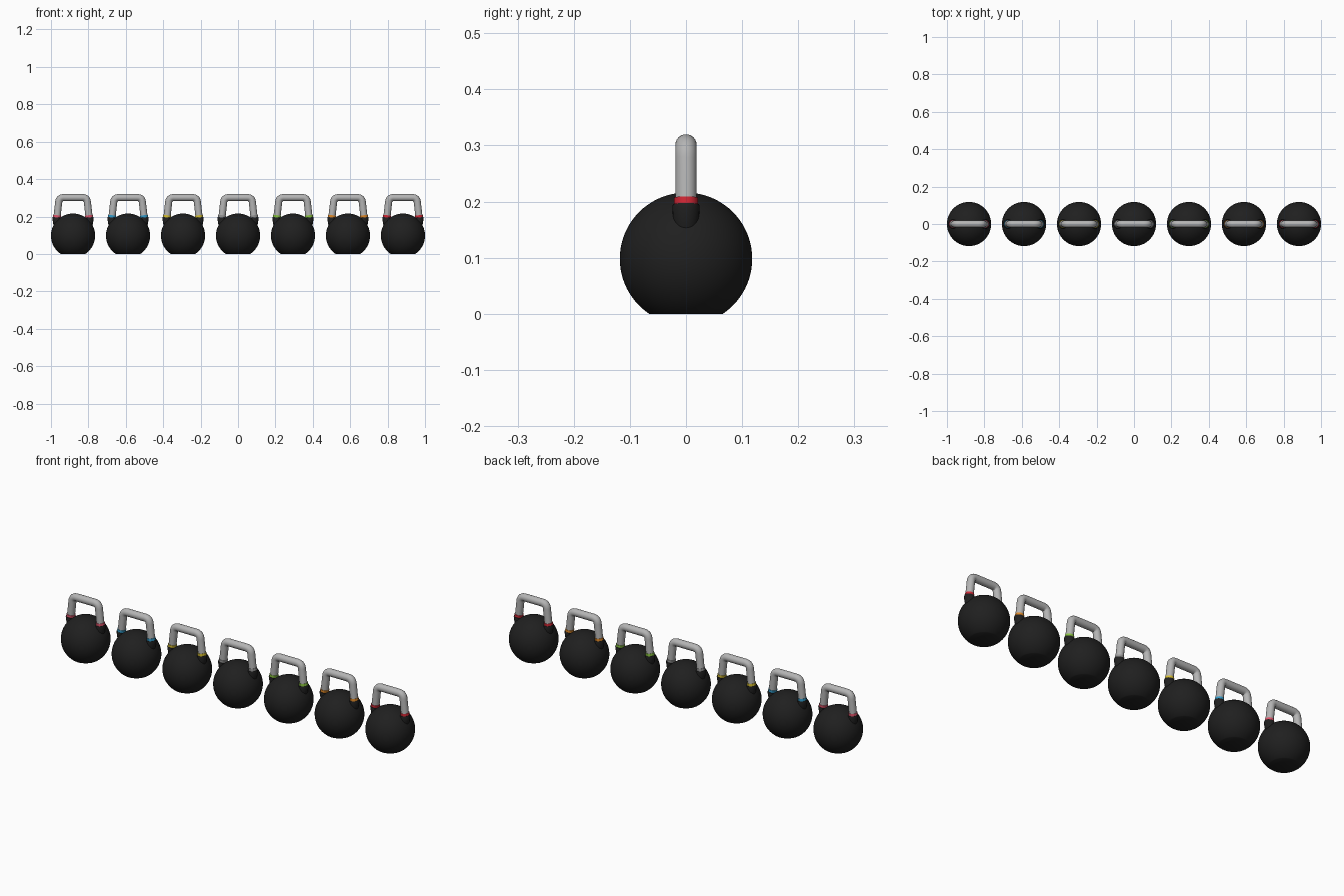
import bpy, bmesh, math
from mathutils import Vector

cube = bpy.data.objects.get("Cube")
if cube:
    bpy.data.objects.remove(cube, do_unlink=True)


def material(name, rgb):
    m = bpy.data.materials.new(name)
    m.use_nodes = True
    m.diffuse_color = (*rgb, 1)
    bsdf = next(n for n in m.node_tree.nodes if n.type == 'BSDF_PRINCIPLED')
    bsdf.inputs["Base Color"].default_value = (*rgb, 1)
    return m


BLACK = material("matte black", (0.014, 0.014, 0.014))
STEEL = material("brushed steel", (0.46, 0.46, 0.46))
BANDS = [
    material("band pink", (0.75, 0.09, 0.15)),
    material("band blue", (0.03, 0.33, 0.6)),
    material("band yellow", (0.68, 0.52, 0.03)),
    material("band grey", (0.3, 0.3, 0.3)),
    material("band green", (0.25, 0.55, 0.05)),
    material("band orange", (0.75, 0.25, 0.02)),
    material("band red", (0.65, 0.02, 0.035)),
]

SPACING = 0.294
RADIUS, CENTRE_Z = 0.118, 0.098
TUBE = 0.019
FOOT = Vector((0.086, 0, 0.195))     # where the handle meets the horn
CORNER = Vector((0.074, 0, 0.301))   # handle bend


def finish(name, bm, mat, x):
    bmesh.ops.recalc_face_normals(bm, faces=bm.faces[:])
    mesh = bpy.data.meshes.new(name)
    bm.to_mesh(mesh)
    bm.free()
    mesh.materials.append(mat)
    obj = bpy.data.objects.new(name, mesh)
    obj.location.x = x
    bpy.context.collection.objects.link(obj)
    bpy.ops.object.select_all(action='DESELECT')
    obj.select_set(True)
    bpy.context.view_layer.objects.active = obj
    bpy.ops.object.shade_smooth_by_angle(angle=math.radians(40))
    return obj


def sweep(bm, path, radii, sides=24):
    """Capped tube along a path lying in the xz plane."""
    rings = []
    for i, p in enumerate(path):
        t = (path[min(i + 1, len(path) - 1)] - path[max(i - 1, 0)]).normalized()
        u, v = Vector((0, 1, 0)), Vector((0, 1, 0)).cross(t)
        rings.append([bm.verts.new(p + radii[i] * (math.cos(a) * u + math.sin(a) * v))
                      for a in (math.tau * k / sides for k in range(sides))])
    for a, b in zip(rings, rings[1:]):
        for k in range(sides):
            j = (k + 1) % sides
            bm.faces.new((a[k], a[j], b[j], b[k]))
    bm.faces.new(rings[0])
    bm.faces.new(rings[-1])


def mirrored(p):
    return Vector((-p.x, p.y, p.z))


def ball(x):
    # Sphere sliced flat where it rests on the floor
    bm = bmesh.new()
    bmesh.ops.create_uvsphere(bm, u_segments=64, v_segments=40, radius=RADIUS)
    bmesh.ops.translate(bm, verts=bm.verts[:], vec=(0, 0, CENTRE_Z))
    cut = bmesh.ops.bisect_plane(bm, geom=bm.verts[:] + bm.edges[:] + bm.faces[:],
                                 plane_co=(0, 0, 0), plane_no=(0, 0, -1),
                                 clear_outer=True)
    edges = [e for e in cut["geom_cut"] if isinstance(e, bmesh.types.BMEdge)]
    bmesh.ops.contextual_create(bm, geom=edges)
    finish("ball", bm, BLACK, x)


def handle(x):
    # Two leaning legs joined to the grip by rounded bends
    bend = 0.024
    start = CORNER + (FOOT - CORNER).normalized() * bend
    end = CORNER - Vector((bend, 0, 0))
    half = [FOOT]
    for k in range(9):
        s = k / 8
        half.append((1 - s) ** 2 * start + 2 * s * (1 - s) * CORNER + s * s * end)
    path = half + [mirrored(p) for p in reversed(half)]
    bm = bmesh.new()
    sweep(bm, path, [TUBE] * len(path))
    finish("handle", bm, STEEL, x)


def both_sides(name, path, radii, mat, x):
    bm = bmesh.new()
    sweep(bm, path, radii)
    sweep(bm, [mirrored(p) for p in path], radii)
    finish(name, bm, mat, x)


lean = (CORNER - FOOT).normalized()
for i, band in enumerate(BANDS):
    x = (i - 3) * SPACING
    ball(x)
    handle(x)
    # Black horns growing out of the ball under each leg
    both_sides("horns",
               [Vector((0.078, 0, 0.13)), Vector((0.083, 0, 0.16)),
                FOOT - lean * 0.003, FOOT],
               [0.019, 0.0225, 0.0245, 0.023], BLACK, x)
    # Coloured bands at the base of each leg
    both_sides("colour_bands", [FOOT - lean * 0.001, FOOT + lean * 0.012],
               [0.0212, 0.0212], band, x)
